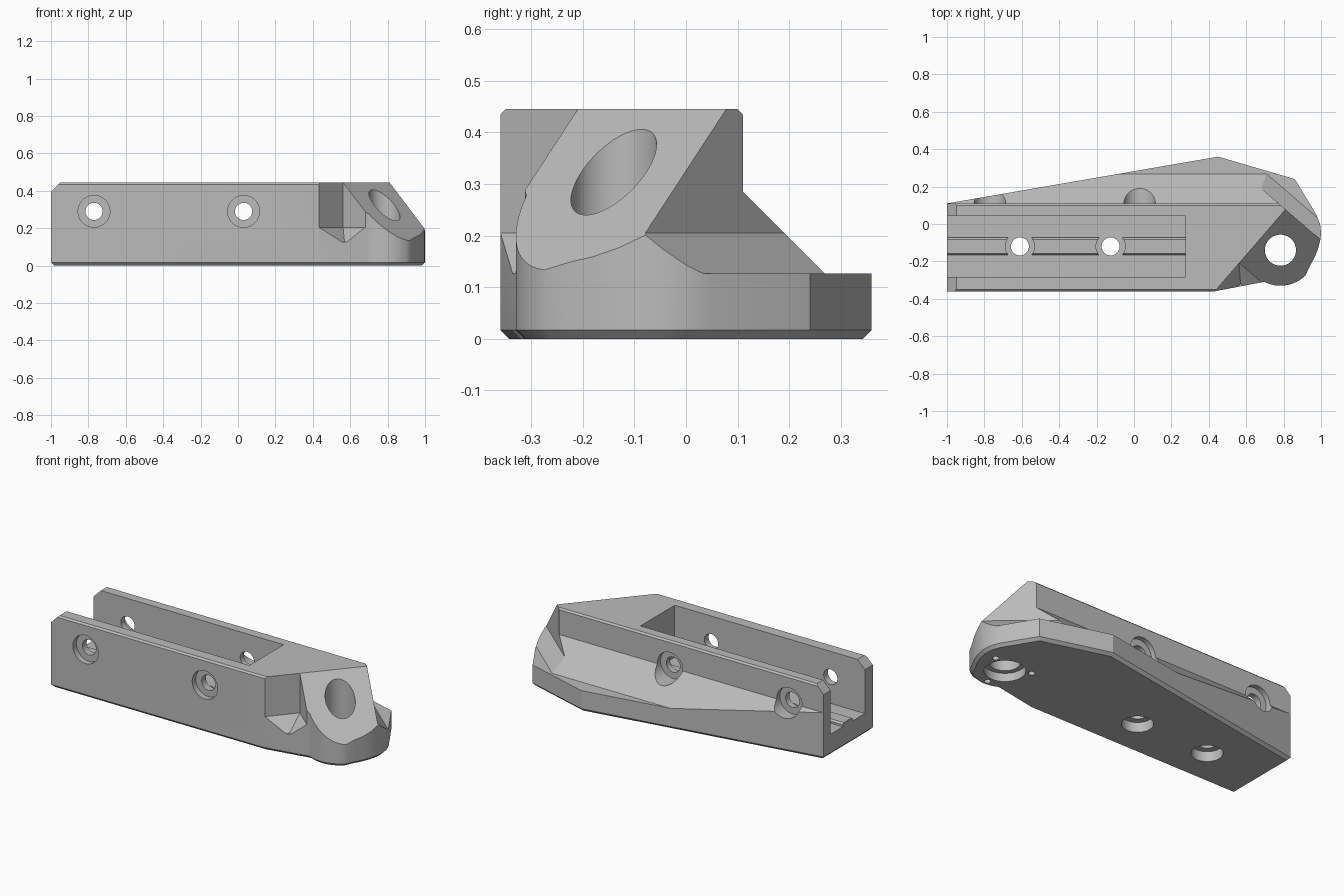
import bpy, bmesh, math
from mathutils import Vector

old = bpy.data.objects.get("Cube")
if old:
    bpy.data.objects.remove(old, do_unlink=True)

GREY = (0.5, 0.5, 0.5, 1.0)
mat = bpy.data.materials.new("plain_grey")
mat.use_nodes = True
mat.diffuse_color = GREY
mat.node_tree.nodes["Principled BSDF"].inputs["Base Color"].default_value = GREY


def finish(bm, name):
    bmesh.ops.recalc_face_normals(bm, faces=bm.faces[:])
    mesh = bpy.data.meshes.new(name)
    bm.to_mesh(mesh)
    bm.free()
    mesh.materials.append(mat)
    obj = bpy.data.objects.new(name, mesh)
    bpy.context.collection.objects.link(obj)
    return obj


def prism(name, points, depth, bottom_bevel=0):
    """Sweep a flat polygon along the depth vector."""
    bm = bmesh.new()
    base = bm.faces.new([bm.verts.new(p) for p in points])
    rim = list(base.edges)
    ext = bmesh.ops.extrude_face_region(bm, geom=[base], use_keep_orig=True)
    moved = [v for v in ext["geom"] if isinstance(v, bmesh.types.BMVert)]
    bmesh.ops.translate(bm, verts=moved, vec=depth)
    bmesh.ops.recalc_face_normals(bm, faces=bm.faces[:])
    if bottom_bevel:
        bmesh.ops.bevel(bm, geom=rim, offset=bottom_bevel, segments=1,
                        affect='EDGES', clamp_overlap=False)
    return finish(bm, name)


def hull(name, points):
    bm = bmesh.new()
    for p in points:
        bm.verts.new(p)
    bmesh.ops.convex_hull(bm, input=bm.verts[:])
    return finish(bm, name)


def box(name, lo, hi):
    return hull(name, [(x, y, z) for x in (lo[0], hi[0])
                       for y in (lo[1], hi[1]) for z in (lo[2], hi[2])])


def cylinder(start, end, r, sides=48):
    a, b = Vector(start), Vector(end)
    bm = bmesh.new()
    bmesh.ops.create_cone(bm, cap_ends=True, segments=sides, radius1=r,
                          radius2=r, depth=(b - a).length)
    rot = (b - a).to_track_quat('Z', 'Y').to_matrix()
    bmesh.ops.rotate(bm, verts=bm.verts[:], matrix=rot)
    bmesh.ops.translate(bm, verts=bm.verts[:], vec=(a + b) / 2)
    return finish(bm, "cutter")


def cut(target, cutter):
    cutter.hide_render = True
    mod = target.modifiers.new("cut", 'BOOLEAN')
    mod.operation = 'DIFFERENCE'
    mod.solver = 'EXACT'
    mod.object = cutter
    bpy.context.view_layer.objects.active = target
    bpy.ops.object.modifier_apply(modifier=mod.name)
    bpy.data.objects.remove(cutter, do_unlink=True)


# Body: plan outline with a round nose, chamfered along the bottom
TOP, LEDGE, STEP = 0.445, 0.127, 0.205
PIVOT = (0.783, -0.14)
NOSE_R = 0.19
outline = [(-1, 0.11), (-1, -0.36), (0.43, -0.36)]
for i in range(13):
    a = math.radians(-117 + i * 6)
    outline.append((PIVOT[0] + NOSE_R * math.cos(a), PIVOT[1] + NOSE_R * math.sin(a)))
outline += [(0.94, -0.225), (0.965, -0.18), (0.985, -0.13), (0.997, -0.08), (1, -0.045),
            (0.995, 0), (0.975, 0.05), (0.86, 0.24), (0.45, 0.36)]
body = prism("clamp_body", [(x, y, 0) for x, y in outline], (0, 0, TOP), 0.017)

# Long back shoulder: wall, slope and low ledge
cut(body, prism("cutter", [(-1.2, y, z) for y, z in (
    (0.11, 0.285), (0.11, TOP - 0.01), (0.05, TOP + 0.05), (0.05, 0.7),
    (0.7, 0.7), (0.7, LEDGE), (0.268, LEDGE))], (2.4, 0, 0)))

# Front top edge and end top edge chamfers
cut(body, prism("cutter", [(-1.2, y, z) for y, z in (
    (-0.4, 0.395), (-0.3, 0.495), (-0.4, 0.495))], (2.4, 0, 0)))
cut(body, prism("cutter", [(x, -0.5, z) for x, z in (
    (-1.05, 0.345), (-0.9, 0.495), (-1.05, 0.495))], (0, 1, 0)))

# Angled nose, worked in its own frame: s along the top edge, t outwards
ANG = math.radians(49.2)
S = Vector((math.cos(ANG), math.sin(ANG), 0))
T = Vector((math.sin(ANG), -math.cos(ANG), 0))
CORNER = Vector((0.81, 0.078, 0))
WIDTH = 2 * NOSE_R


def nose(s, t, z):
    return CORNER + S * s + T * t + Vector((0, 0, z))


# Sloping nose face
cut(body, prism("cutter", [nose(-1.2, t, z) for t, z in (
    (-0.1, TOP + 0.1), (0.7, TOP + 0.1), (0.7, TOP - 0.7))], S * 2.2))
# Rear side of the nose
cut(body, prism("cutter", [nose(s, -0.9, z) for s, z in (
    (0, STEP), (0, 0.7), (0.8, 0.7), (0.8, LEDGE), (STEP - LEDGE, LEDGE))], T * 1.8))
# Front pocket beside the nose
lean = STEP - LEDGE
cut(body, hull("cutter",
               [nose(s, t, z) for s in (-1, -WIDTH) for t in (0, 0.9) for z in (STEP, 0.7)]
               + [nose(s, t, LEDGE) for s in (-1, -WIDTH - lean) for t in (lean, 0.9)]))

# Open channel
FLOOR, MID = 0.13, -0.12
cut(body, box("cutter", (-1.2, -0.284, FLOOR), (0.275, 0.044, 0.7)))

# Cross bolt holes, recessed on both outer walls
for x in (-0.77, 0.03):
    cut(body, cylinder((x, -0.6, 0.29), (x, 0.6, 0.29), 0.046))
    cut(body, cylinder((x, -0.6, 0.29), (x, -0.325, 0.29), 0.085))
    cut(body, cylinder((x, 0.08, 0.29), (x, 0.6, 0.29), 0.085))

# Floor bolt holes, recessed underneath
FLOOR_HOLES = (-0.61, -0.125)
for x in FLOOR_HOLES:
    cut(body, cylinder((x, MID, -0.1), (x, MID, 0.3), 0.048))
    cut(body, cylinder((x, MID, -0.1), (x, MID, 0.06), 0.086))

# Pivot hole with recess and three small pin holes below
cut(body, cylinder((*PIVOT, -0.1), (*PIVOT, 0.6), 0.083, 64))
cut(body, cylinder((*PIVOT, -0.1), (*PIVOT, 0.05), 0.112, 64))
for deg in (30, 150, 270):
    a = math.radians(deg)
    x, y = PIVOT[0] + 0.145 * math.cos(a), PIVOT[1] + 0.145 * math.sin(a)
    cut(body, cylinder((x, y, -0.1), (x, y, 0.05), 0.018, 24))

# Raised floor rail, interrupted round each floor hole
rail = prism("floor_rail", [(-1, MID + y, FLOOR + z) for y, z in (
    (-0.047, -0.005), (-0.047, 0.012), (-0.037, 0.022),
    (0.037, 0.022), (0.047, 0.012), (0.047, -0.005))], (1.275, 0, 0))
for x in FLOOR_HOLES:
    cut(rail, cylinder((x, MID, 0.05), (x, MID, 0.3), 0.078))

# Smooth the round surfaces, keep machined edges crisp
for obj in (body, rail):
    bpy.ops.object.select_all(action='DESELECT')
    obj.select_set(True)
    bpy.context.view_layer.objects.active = obj
    bpy.ops.object.shade_smooth_by_angle(angle=math.radians(25))
